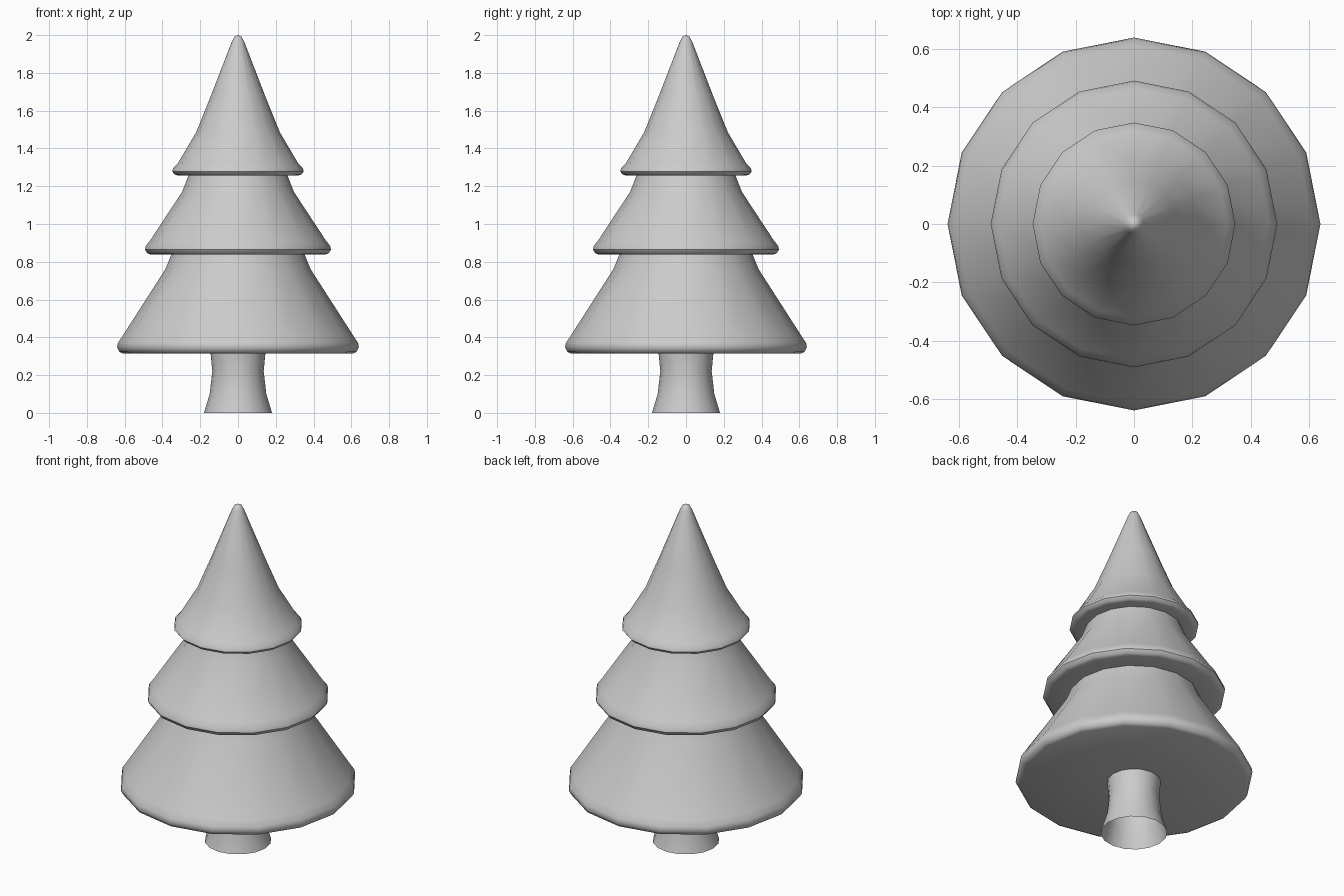
import bpy, bmesh
from math import tau, cos, sin, radians

if "Cube" in bpy.data.objects:
    bpy.data.objects.remove(bpy.data.objects["Cube"])

SIDES = 16


def lathe(name, profile, tip=None):
    """Revolve a (radius, height) profile about z, optionally closed with a tip."""
    bm = bmesh.new()
    rings = [[bm.verts.new((r * cos(tau * i / SIDES), r * sin(tau * i / SIDES), z))
              for i in range(SIDES)] for r, z in profile]
    for a, b in zip(rings, rings[1:]):
        for i in range(SIDES):
            j = (i + 1) % SIDES
            bm.faces.new((a[i], a[j], b[j], b[i]))
    if tip is not None:
        top = bm.verts.new((0, 0, tip))
        for i in range(SIDES):
            bm.faces.new((rings[-1][i], rings[-1][(i + 1) % SIDES], top))
    mesh = bpy.data.meshes.new(name)
    bm.to_mesh(mesh)
    bm.free()
    obj = bpy.data.objects.new(name, mesh)
    bpy.context.collection.objects.link(obj)
    bpy.ops.object.select_all(action='DESELECT')
    obj.select_set(True)
    bpy.context.view_layer.objects.active = obj
    bpy.ops.object.shade_smooth_by_angle(angle=radians(40))
    return obj


def rim(r, z, h):
    """Rounded lower edge of a branch tier: flat underside up to the slope."""
    return [(r - 0.03, z), (r - 0.012, z + 0.09 * h), (r, z + 0.35 * h),
            (r - 0.004, z + 0.62 * h), (r - 0.027, z + h)]


# Flared trunk, open at the base
lathe("trunk", [(0.18, 0), (0.15, 0.10), (0.136, 0.22), (0.145, 0.315)])

# Three stacked branch tiers as one continuous skirted surface
foliage = [(0.145, 0.315)]
foliage += rim(0.64, 0.315, 0.09) + [(0.385, 0.76), (0.353, 0.838)]
foliage += rim(0.492, 0.838, 0.075) + [(0.296, 1.17), (0.262, 1.257)]
foliage += rim(0.348, 1.257, 0.06) + [(0.222, 1.485), (0.147, 1.67),
                                      (0.033, 1.965), (0.02, 1.99)]
lathe("foliage", foliage, tip=2.0)
